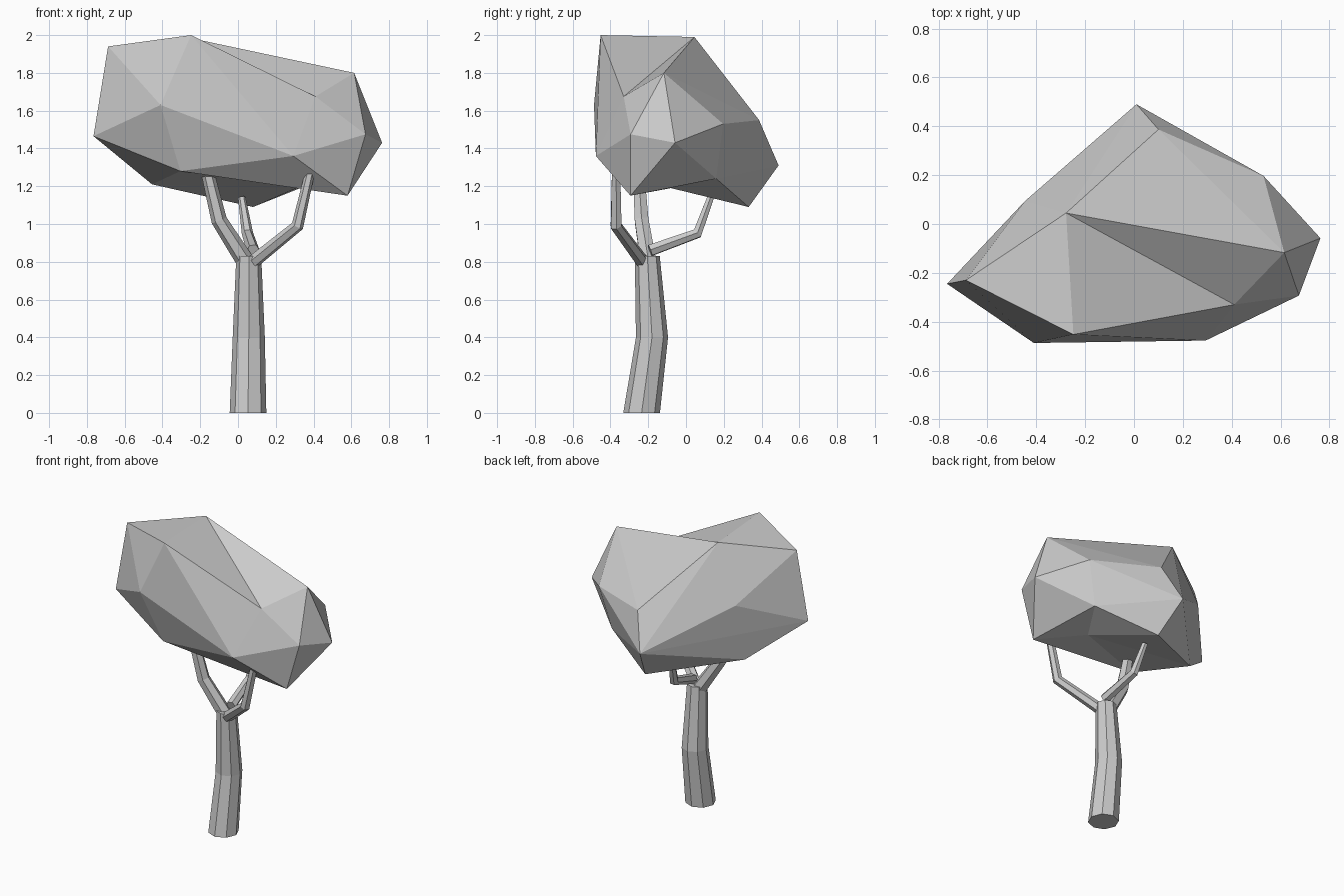
import bpy, bmesh, math
from mathutils import Vector

if "Cube" in bpy.data.objects:
    bpy.data.objects.remove(bpy.data.objects["Cube"])


def finish(name, bm):
    bmesh.ops.recalc_face_normals(bm, faces=bm.faces)
    me = bpy.data.meshes.new(name)
    bm.to_mesh(me)
    bm.free()
    ob = bpy.data.objects.new(name, me)
    bpy.context.collection.objects.link(ob)
    return ob


def tube(name, path, sides, level=False):
    """Faceted tapered tube; path holds (x, y, z, radius)."""
    bm = bmesh.new()
    pts = [Vector(p[:3]) for p in path]
    rings = []
    for i, p in enumerate(pts):
        a, b = pts[max(i - 1, 0)], pts[min(i + 1, len(pts) - 1)]
        if 0 < i < len(pts) - 1:
            t = (p - a).normalized() + (b - p).normalized()
        else:
            t = b - a
        t = Vector((0, 0, 1)) if level else t.normalized()
        q = Vector((0, 0, 1)).rotation_difference(t)
        r = path[i][3]
        rings.append([bm.verts.new(p + q @ Vector((
            r * math.cos(k * math.tau / sides),
            r * math.sin(k * math.tau / sides), 0))) for k in range(sides)])
    for lo, hi in zip(rings, rings[1:]):
        for k in range(sides):
            n = (k + 1) % sides
            bm.faces.new((lo[k], lo[n], hi[n], hi[k]))
    bm.faces.new(rings[0][::-1])
    bm.faces.new(rings[-1])
    return finish(name, bm)


# Trunk
tube("trunk", [(.053, -.235, 0, .097), (.057, -.18, .4, .085),
               (.057, -.205, .83, .066)], 8, level=True)

# Three forked branches
tube("left_branch", [(.04, -.2, .80, .048), (-.10, -.235, 1.02, .042),
                     (-.158, -.25, 1.26, .035)], 6)
tube("right_branch", [(.08, -.23, .80, .036), (.315, -.37, .99, .033),
                      (.385, -.37, 1.29, .025)], 6)
tube("back_branch", [(.08, -.19, .86, .034), (.05, .06, .95, .03),
                     (.02, .13, 1.14, .02)], 6)

# Faceted canopy: hull of corner points, then three corners dented inwards
corners = [
    (.01, .49, 1.31), (.10, .387, 1.55), (.53, .197, 1.53), (.763, -.058, 1.43),
    (.615, -.117, 1.80), (.675, -.293, 1.475), (.293, -.477, 1.36),
    (-.248, -.452, 2.0), (-.41, -.487, 1.63), (-.765, -.245, 1.465),
    (-.688, -.23, 1.94), (-.278, .045, 1.99), (-.445, .095, 1.614),
    (.58, -.294, 1.15), (-.305, -.385, 1.28), (-.455, .005, 1.21),
    (.08, .332, 1.09)]
dents = [((.41, -.33, 1.92), (.41, -.33, 1.675)),
         ((.31, -.08, .95), (.31, -.08, 1.19)),
         ((.52, .18, 1.05), (.455, .16, 1.24))]
bm = bmesh.new()
for c in corners:
    bm.verts.new(c)
dent_verts = [(bm.verts.new(out), inner) for out, inner in dents]
bmesh.ops.convex_hull(bm, input=bm.verts[:])
for v, inner in dent_verts:
    v.co = inner
finish("canopy", bm)
